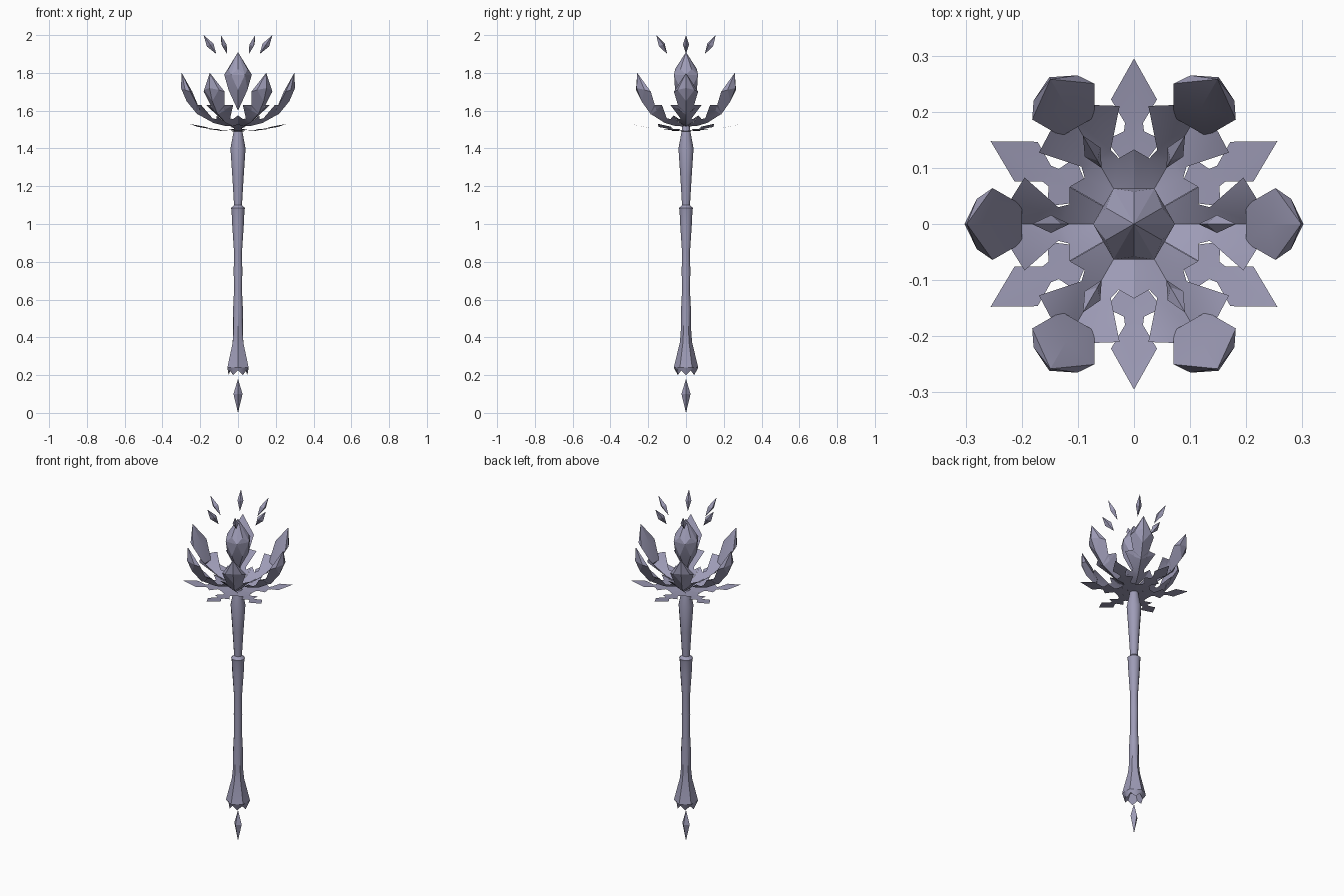
import bpy, bmesh, math
from mathutils import Matrix, Vector

cube = bpy.data.objects.get("Cube")
if cube:
    bpy.data.objects.remove(cube, do_unlink=True)

mat = bpy.data.materials.new("grey lavender")
mat.use_nodes = True
COLOR = (0.34, 0.33, 0.47, 1)
mat.diffuse_color = COLOR
mat.node_tree.nodes["Principled BSDF"].inputs["Base Color"].default_value = COLOR


def finish(name, bm, angle=0, smooth=35):
    """Turn a bmesh into a shaded object, spun about z."""
    bmesh.ops.remove_doubles(bm, verts=bm.verts, dist=0.0005)
    bm.transform(Matrix.Rotation(math.radians(angle), 4, "Z"))
    mesh = bpy.data.meshes.new(name)
    bm.to_mesh(mesh)
    bm.free()
    mesh.materials.append(mat)
    ob = bpy.data.objects.new(name, mesh)
    bpy.context.collection.objects.link(ob)
    bpy.ops.object.select_all(action="DESELECT")
    ob.select_set(True)
    bpy.context.view_layer.objects.active = ob
    bpy.ops.object.shade_smooth_by_angle(angle=math.radians(smooth))
    return ob


def ring(radius, z, sides=6, start=0):
    step = math.tau / sides
    return [Vector((radius * math.cos(start + i * step),
                    radius * math.sin(start + i * step), z)) for i in range(sides)]


def hull(bm, points):
    verts = [bm.verts.new(p) for p in points]
    out = bmesh.ops.convex_hull(bm, input=verts)
    spare = {g for g in out["geom_interior"] + out["geom_unused"]
             if isinstance(g, bmesh.types.BMVert)}
    bmesh.ops.delete(bm, geom=list(spare), context="VERTS")


def leaf_sheet(bm, rows):
    """Each row: a midrib point (r, z) and the edge points (r, t, z) up to the next row."""
    for (rib, edge), (next_rib, next_edge) in zip(rows, rows[1:]):
        outline = [(rib[0], 0, rib[1])] + edge + next_edge[:1] + [(next_rib[0], 0, next_rib[1])]
        for side in (-1, 1):
            pts = [Vector((r, side * t, z)) for r, t, z in outline]
            if side > 0:
                pts.reverse()
            clean = [p for i, p in enumerate(pts) if (p - pts[i - 1]).length > 0.001]
            face = bm.faces.new([bm.verts.new(p) for p in clean])
            bmesh.ops.triangulate(bm, faces=[face])


# Shaft: (height, radius, roundness), from six-sided foot to round neck
shaft = [(0.24, 0.065, 0), (0.37, 0.033, 0), (0.42, 0.028, 0.5), (0.55, 0.026, 1),
         (0.65, 0.021, 1), (0.75, 0.023, 1), (0.85, 0.021, 1), (1.0, 0.031, 1),
         (1.07, 0.034, 1), (1.085, 0.037, 1), (1.1, 0.021, 1), (1.25, 0.03, 1),
         (1.4, 0.04, 1), (1.48, 0.025, 1), (1.53, 0.018, 1)]
bm = bmesh.new()
flat = math.cos(math.pi / 6)
loops = []
# Toothed crown at the foot, hollowed upward
crown = [(0.26, 0.03, 0.0), (0.2, 0.05, 0.025)]
for z, r, lift in crown:
    loops.append([bm.verts.new((p.x, p.y, z + lift * (i % 2)))
                  for i, p in enumerate(ring(r, z, 12))])
for z, r, roundness in shaft:
    low = flat + (1 - flat) * roundness
    loops.append([bm.verts.new((p.x * k, p.y * k, z)) for i, p in enumerate(ring(r, z, 12))
                  for k in [1 if i % 2 else low]])
for a, b in zip(loops, loops[1:]):
    for i in range(12):
        j = (i + 1) % 12
        bm.faces.new((a[i], a[j], b[j], b[i]))
bm.faces.new(loops[0][::-1])
bm.faces.new(loops[-1])
finish("shaft", bm)

# Pendant crystal under the foot
bm = bmesh.new()
hull(bm, [Vector((0, 0, 0)), Vector((0, 0, 0.18))] + ring(0.024, 0.1, 4))
finish("foot_crystal", bm, smooth=10)

# Large faceted crystal in the flower
bm = bmesh.new()
hull(bm, [Vector((0, 0, 1.6)), Vector((0, 0, 1.91))] + ring(0.073, 1.79)
     + ring(0.058, 1.82, start=math.pi / 6) + ring(0.058, 1.71, start=math.pi / 6))
finish("heart_crystal", bm, smooth=10)

# Barbed stalk of each petal, folded along its midrib
stalk = [((0.0, 1.515), [(0.0, 0.0, 1.515)]),
         ((0.07, 1.52), [(0.07, 0.04, 1.54), (0.115, 0.066, 1.575), (0.115, 0.035, 1.555)]),
         ((0.13, 1.535), [(0.135, 0.03, 1.56), (0.195, 0.083, 1.63), (0.2, 0.036, 1.605)]),
         ((0.22, 1.585), [(0.22, 0.043, 1.63)])]
# Flat lower leaf with barbs and an arrow tip
flake = [((0.0, 1.49), [(0.0, 0.0, 1.49)]),
         ((0.08, 1.493), [(0.08, 0.046, 1.493), (0.1, 0.022, 1.495)]),
         ((0.11, 1.496), [(0.11, 0.02, 1.496), (0.15, 0.05, 1.502), (0.165, 0.018, 1.504)]),
         ((0.18, 1.506), [(0.18, 0.016, 1.506), (0.222, 0.041, 1.514)]),
         ((0.295, 1.53), [(0.295, 0.0, 1.53)])]

for n in range(6):
    bm = bmesh.new()
    leaf_sheet(bm, stalk)
    finish(f"petal_stalk_{n + 1}", bm, n * 60)

    # Thick blade: inner face, side corners, outer keel
    bm = bmesh.new()
    sides = [(s * t, r, z) for s in (-1, 1)
             for r, t, z in ((0.252, 0.064, 1.7), (0.28, 0.045, 1.71), (0.2, 0.034, 1.6))]
    hull(bm, [Vector((r, t, z)) for t, r, z in sides]
         + [Vector(p) for p in ((0.298, 0, 1.8), (0.302, 0, 1.72), (0.272, 0, 1.65),
                                (0.215, 0, 1.58), (0.242, 0, 1.7))])
    finish(f"petal_blade_{n + 1}", bm, n * 60, 10)

    bm = bmesh.new()
    leaf_sheet(bm, flake)
    finish(f"lower_leaf_{n + 1}", bm, n * 60 + 30)

    # Small floating shard, leaning outward
    bm = bmesh.new()
    hull(bm, [Vector(p) for p in ((0.115, 0, 1.9), (0.182, 0, 2.0), (0.165, 0, 1.94),
                                  (0.13, 0, 1.955), (0.148, 0.016, 1.95),
                                  (0.148, -0.016, 1.95))])
    finish(f"floating_shard_{n + 1}", bm, n * 60, 10)
